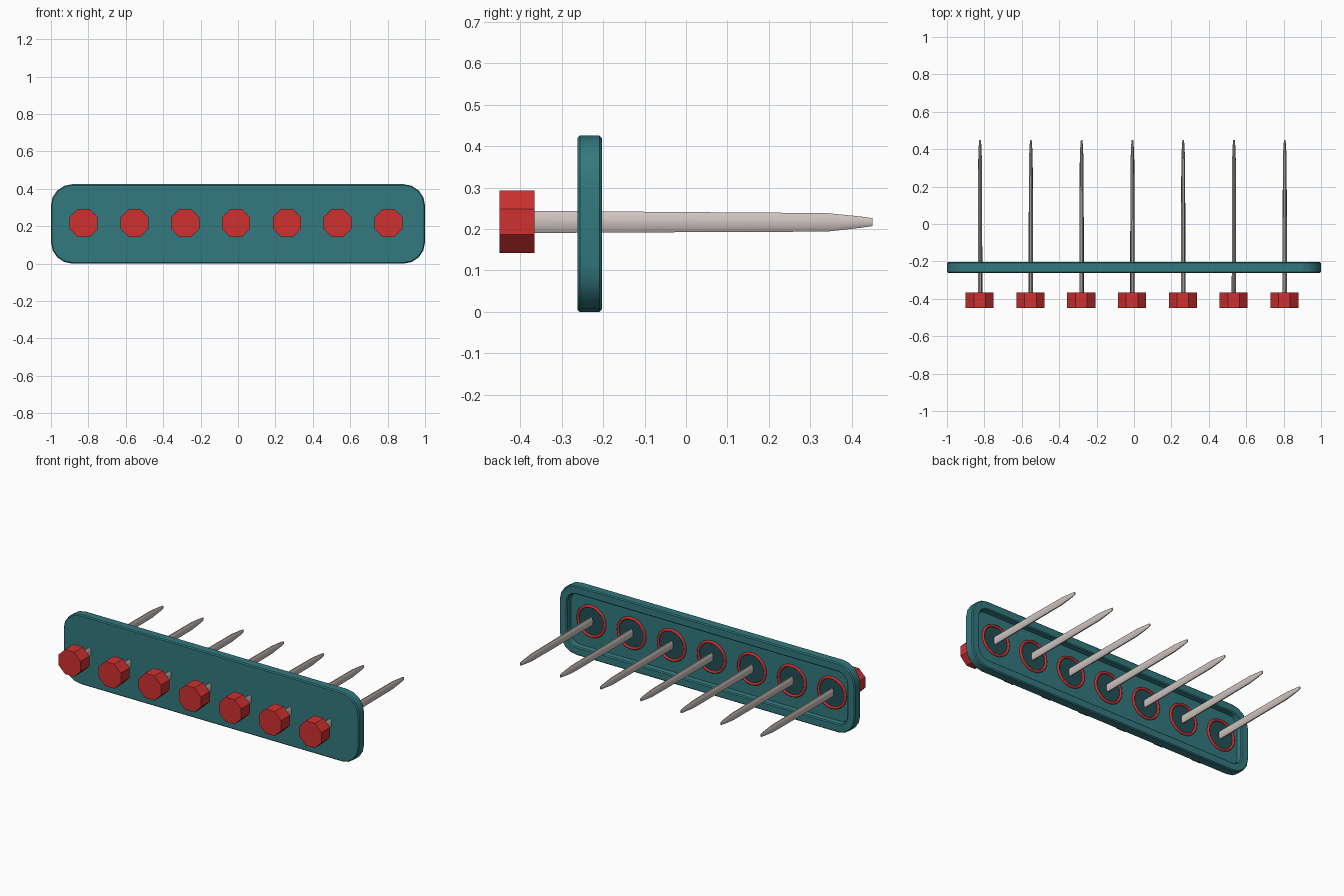
import bpy, bmesh, math

if "Cube" in bpy.data.objects:
    bpy.data.objects.remove(bpy.data.objects["Cube"])

def material(name, rgb):
    m = bpy.data.materials.new(name)
    m.diffuse_color = (*rgb, 1)
    m.use_nodes = True
    m.node_tree.nodes["Principled BSDF"].inputs["Base Color"].default_value = m.diffuse_color
    return m

TEAL = material("teal", (0.032, 0.19, 0.21))
DARK = material("dark_teal", (0.015, 0.08, 0.09))
RED = material("red", (0.62, 0.03, 0.03))
STEEL = material("warm_grey", (0.62, 0.55, 0.52))
ZC = 0.2175

def loft(name, loops, mat, smooth=None):
    """Skin a list of equal-length point loops and cap both ends."""
    bm = bmesh.new()
    rings = [[bm.verts.new(p) for p in loop] for loop in loops]
    n = len(rings[0])
    for a, b in zip(rings, rings[1:]):
        for i in range(n):
            j = (i + 1) % n
            bm.faces.new((a[i], a[j], b[j], b[i]))
    bm.faces.new(rings[0])
    bm.faces.new(rings[-1])
    bmesh.ops.recalc_face_normals(bm, faces=bm.faces)
    me = bpy.data.meshes.new(name)
    bm.to_mesh(me)
    bm.free()
    me.materials.append(mat)
    ob = bpy.data.objects.new(name, me)
    bpy.context.collection.objects.link(ob)
    if smooth:
        bpy.ops.object.select_all(action='DESELECT')
        ob.select_set(True)
        bpy.context.view_layer.objects.active = ob
        bpy.ops.object.shade_smooth_by_angle(angle=math.radians(smooth))
    return ob

def rounded_rect(inset, y, hw=1.0, hh=0.2125, rad=0.115, seg=4):
    r = rad - inset
    pts = []
    for k, (sx, sz) in enumerate(((1, 1), (-1, 1), (-1, -1), (1, -1))):
        for i in range(seg + 1):
            a = math.pi / 2 * (k + i / seg)
            pts.append((sx * (hw - rad) + r * math.cos(a), y,
                        hh + sz * (hh - rad) + r * math.sin(a)))
    return pts

def ellipse(x, y, z, rx, rz, n, turn=0.0):
    return [(x + rx * math.cos(math.tau * i / n + turn), y,
             z + rz * math.sin(math.tau * i / n + turn)) for i in range(n)]

# backing plate: flat front, raised rim around a shallow tray at the back
loft("plate", [rounded_rect(i, y) for i, y in (
    (0.006, -0.262), (0, -0.256), (0, -0.209), (0.006, -0.203),
    (0.047, -0.203), (0.053, -0.209), (0.056, -0.236))], TEAL, 30)

for k in range(7):
    x = -0.825 + 0.2715 * k
    # octagonal head
    r = 0.075 / math.cos(math.pi / 8)
    loft(f"head_{k+1}", [ellipse(x, y, ZC, r, r, 8, math.pi / 8)
                         for y in (-0.45, -0.365)], RED)
    # flattened tapering spike
    loft(f"spike_{k+1}", [ellipse(x + 0.002, y, z, rx, rz, 10) for y, z, rx, rz in (
        (-0.37, 0.217, 0.012, 0.028), (0.0, 0.2165, 0.0115, 0.0255),
        (0.34, 0.216, 0.010, 0.0235), (0.42, 0.2165, 0.007, 0.0145),
        (0.45, 0.2165, 0.004, 0.010))], STEEL, 40)
    # dark socket disc and red ring in the tray
    loft(f"socket_{k+1}", [ellipse(x, y, ZC, 0.088, 0.088, 24)
                           for y in (-0.24, -0.2345)], DARK)
    bpy.ops.mesh.primitive_torus_add(
        major_radius=0.091, minor_radius=0.008, major_segments=28, minor_segments=8,
        location=(x, -0.234, ZC), rotation=(math.pi / 2, 0, 0))
    ring = bpy.context.object
    ring.name = f"ring_{k+1}"
    ring.data.materials.append(RED)
    bpy.ops.object.shade_smooth_by_angle(angle=math.radians(50))
